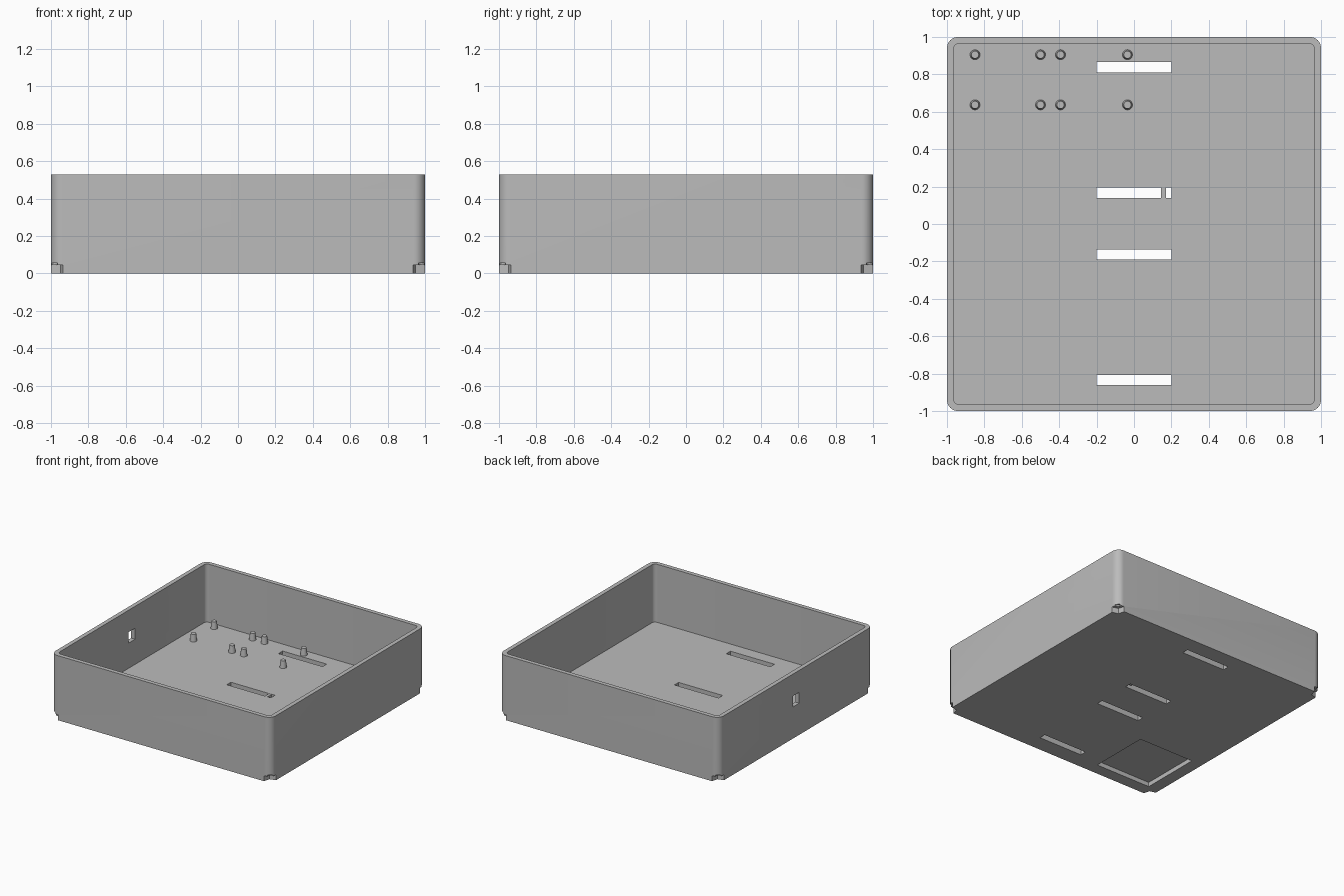
import bpy
import bmesh
from math import cos, sin, pi, radians
from mathutils import Matrix

if "Cube" in bpy.data.objects:
    bpy.data.objects.remove(bpy.data.objects["Cube"])

HEIGHT, WALL, FLOOR = 0.53, 0.035, 0.053

grey = bpy.data.materials.new("plain_grey")
grey.use_nodes = True
grey.diffuse_color = (0.5, 0.5, 0.5, 1)
grey.node_tree.nodes["Principled BSDF"].inputs["Base Color"].default_value = (0.5, 0.5, 0.5, 1)


def prism(name, outline, z0, z1, turn=None):
    """Extrude a flat outline from z0 to z1, optionally transformed."""
    bm = bmesh.new()
    face = bm.faces.new([bm.verts.new((x, y, z0)) for x, y in outline])
    top = bmesh.ops.extrude_face_region(bm, geom=[face])["geom"]
    bmesh.ops.translate(bm, vec=(0, 0, z1 - z0),
                        verts=[g for g in top if isinstance(g, bmesh.types.BMVert)])
    if turn:
        bm.transform(turn)
    bmesh.ops.recalc_face_normals(bm, faces=bm.faces)
    mesh = bpy.data.meshes.new(name)
    bm.to_mesh(mesh)
    bm.free()
    mesh.materials.append(grey)
    obj = bpy.data.objects.new(name, mesh)
    bpy.context.collection.objects.link(obj)
    return obj


def rect(x0, x1, y0, y1):
    return [(x0, y0), (x1, y0), (x1, y1), (x0, y1)]


def ngon(x, y, r, sides, start=0.0):
    return [(x + r * cos(start + 2 * pi * i / sides),
             y + r * sin(start + 2 * pi * i / sides)) for i in range(sides)]


def rounded_square(half, r, steps=8):
    pts = []
    for k, (sx, sy) in enumerate([(1, 1), (-1, 1), (-1, -1), (1, -1)]):
        for i in range(steps + 1):
            a = (k + i / steps) * pi / 2
            pts.append((sx * (half - r) + r * cos(a), sy * (half - r) + r * sin(a)))
    return pts


def cut(target, cutter):
    mod = target.modifiers.new("cut", "BOOLEAN")
    mod.operation = "DIFFERENCE"
    mod.solver = "EXACT"
    mod.object = cutter
    bpy.context.view_layer.objects.active = target
    bpy.ops.object.modifier_apply(modifier=mod.name)
    bpy.data.objects.remove(cutter)


# Open tray with rounded corners
tray = prism("tray", rounded_square(1, 0.06), 0, HEIGHT)
cut(tray, prism("cavity", rounded_square(1 - WALL, 0.03), FLOOR, HEIGHT + 0.1))

# Strap slots through the floor
for y in (0.838, 0.167, -0.163, -0.835):
    cut(tray, prism("slot", rect(-0.2, 0.2, y - 0.027, y + 0.027), -0.1, 0.2))

# Shallow square recess under the floor
cut(tray, prism("recess", rect(-0.9, -0.395, -0.9, -0.395), -0.1, 0.036))

# Hexagonal cable holes in the left wall (local x, y, z become y, z, x)
sideways = Matrix(((0, 0, 1, 0), (1, 0, 0, 0), (0, 1, 0, 0), (0, 0, 0, 1)))
for z in (0.18, 0.45):
    cut(tray, prism("hex_hole", ngon(0.322, z, 0.092, 6, pi / 2), 0.9, 1.1, sideways))

# Small window in the opposite wall
cut(tray, prism("window", rect(-0.042, 0.042, 0.26, 0.35), -1.1, -0.9, sideways))

# Nut pocket and blind screw hole under each corner
for sx in (-1, 1):
    for sy in (-1, 1):
        x, y = 0.99 * sx, 0.99 * sy
        cut(tray, prism("nut_pocket", ngon(x, y, 0.058, 6, pi / 4 * sx * sy), -0.1, 0.045))
        cut(tray, prism("screw_hole", ngon(x, y, 0.026, 16), -0.1, 0.055))

# Narrow bridge across one slot
prism("slot_bridge", rect(0.145, 0.17, 0.135, 0.2), 0.03, FLOOR - 0.001)

# Tapered board pegs
parts = [tray]
for x in (-0.85, -0.5, -0.393, -0.035):
    for y in (0.905, 0.637):
        bpy.ops.mesh.primitive_cone_add(vertices=24, radius1=0.027, radius2=0.02,
                                        depth=0.06, location=(x, y, FLOOR + 0.029))
        peg = bpy.context.object
        peg.name = "board_peg"
        peg.data.materials.append(grey)
        parts.append(peg)

# Smooth the rounded faces, keep the edges crisp
bpy.ops.object.select_all(action="DESELECT")
for part in parts:
    part.select_set(True)
bpy.context.view_layer.objects.active = tray
bpy.ops.object.shade_smooth_by_angle(angle=radians(30))
